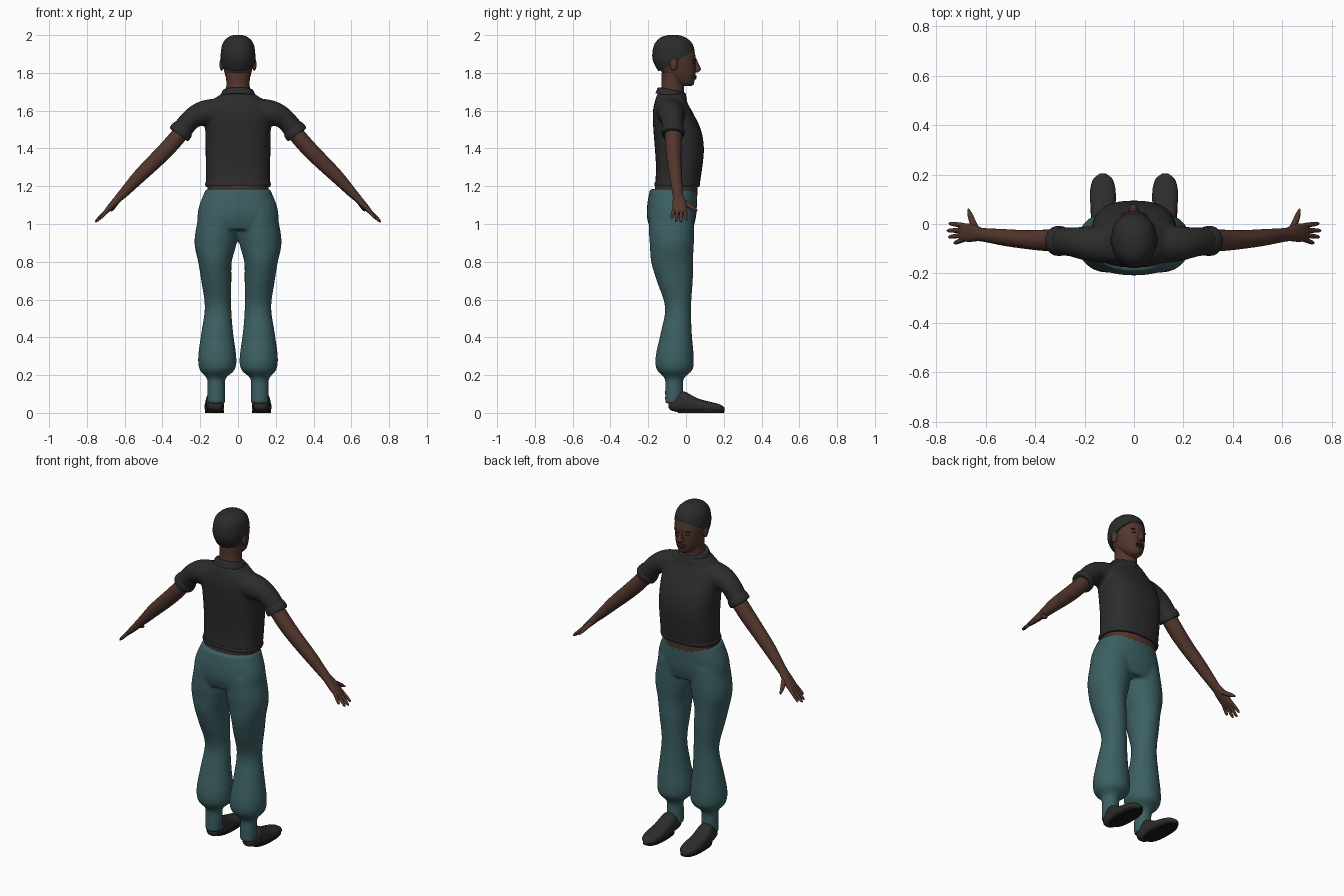
import bpy
import bmesh
import math
from mathutils import Vector, Matrix

if "Cube" in bpy.data.objects:
    bpy.data.objects.remove(bpy.data.objects["Cube"])

UP = Vector((0, 0, 1))
FORWARD = Vector((0, 1, 0))


def material(name, *rgb):
    mat = bpy.data.materials.new(name)
    mat.use_nodes = True
    mat.diffuse_color = (*rgb, 1)
    shader = next(n for n in mat.node_tree.nodes if n.type == 'BSDF_PRINCIPLED')
    shader.inputs["Base Color"].default_value = (*rgb, 1)
    shader.inputs["Roughness"].default_value = 0.8
    return mat


skin = material("brown skin", .085, .037, .026)
dark_skin = material("dark brown skin", .05, .02, .016)
cloth = material("charcoal cloth", .025, .025, .025)
trouser = material("teal cloth", .045, .115, .122)
hair_black = material("black hair", .024, .024, .025)
leather = material("dark leather", .027, .026, .026)
rubber = material("black rubber", .01, .009, .009)


def smooth_rings(rings, steps):
    """Interpolate the rings with a Catmull-Rom spline."""
    r = [Vector(x) for x in rings]
    r = [r[0]] + r + [r[-1]]
    out = []
    for a, b, c, d in zip(r, r[1:], r[2:], r[3:]):
        for s in range(steps):
            t = s / steps
            out.append((b * 2 + (c - a) * t + (a * 2 - b * 5 + c * 4 - d) * t ** 2
                        + (b * 3 - a - c * 3 + d) * t ** 3) / 2)
    return out + [r[-1]]


def loft(bm, rings, direction=None, power=2, sides=28, steps=4, side=1):
    """Skin rings of (x, y, z, radius, radius) into a closed body."""
    data = smooth_rings(rings, steps)
    centres = [Vector((r[0] * side, r[1], r[2])) for r in data]
    loops = []
    for i, (r, c) in enumerate(zip(data, centres)):
        d = direction or centres[min(i + 1, len(data) - 1)] - centres[max(i - 1, 0)]
        d = d.normalized()
        ref = UP if abs(d.y) > .9 else FORWARD
        u = ref.cross(d).normalized()
        v = d.cross(u)
        loop = []
        for k in range(sides):
            a = math.tau * k / sides
            p, q = (math.copysign(abs(f) ** (2 / power), f) for f in (math.cos(a), math.sin(a)))
            loop.append(bm.verts.new(c + u * r[3] * p + v * r[4] * q))
        loops.append(loop)
    for lo, hi in zip(loops, loops[1:]):
        for k in range(sides):
            n = (k + 1) % sides
            bm.faces.new((lo[k], lo[n], hi[n], hi[k]))
    bm.faces.new(loops[0])
    bm.faces.new(loops[-1])


def finish(name, bm, mat, voxel=0):
    """Turn the bmesh into a smooth object, fusing its bodies if asked."""
    bmesh.ops.recalc_face_normals(bm, faces=bm.faces)
    mesh = bpy.data.meshes.new(name)
    bm.to_mesh(mesh)
    bm.free()
    mesh.materials.append(mat)
    obj = bpy.data.objects.new(name, mesh)
    bpy.context.collection.objects.link(obj)
    if voxel:
        fuse = obj.modifiers.new("fuse", 'REMESH')
        fuse.mode = 'VOXEL'
        fuse.voxel_size = voxel
        fuse.use_smooth_shade = True
        relax = obj.modifiers.new("relax", 'SMOOTH')
        relax.factor = .5
        relax.iterations = 6
    else:
        bpy.ops.object.select_all(action='DESELECT')
        obj.select_set(True)
        bpy.context.view_layer.objects.active = obj
        bpy.ops.object.shade_smooth_by_angle(angle=math.radians(50))
    return obj


def part(name, mat, rings, **options):
    bm = bmesh.new()
    loft(bm, rings, **options)
    return finish(name, bm, mat)


def ball(name, mat, centre, radii):
    bm = bmesh.new()
    place = Matrix.Translation(centre) @ Matrix.Diagonal((*radii, 1))
    bmesh.ops.create_uvsphere(bm, u_segments=20, v_segments=12, radius=1, matrix=place)
    return finish(name, bm, mat)


# Shirt: torso and both sleeves fused together
bm = bmesh.new()
loft(bm, [(0, -.047, 1.2, .17, .118), (0, -.037, 1.29, .17, .122), (0, -.035, 1.4, .172, .13),
          (0, -.047, 1.5, .174, .126), (0, -.07, 1.59, .172, .106), (0, -.08, 1.645, .145, .086),
          (0, -.077, 1.69, .088, .076)], direction=UP, power=2.5)
for side in (1, -1):
    loft(bm, [(.06, -.083, 1.6, .07, .08), (.175, -.08, 1.587, .068, .072),
              (.247, -.073, 1.556, .055, .06), (.31, -.068, 1.478, .055, .055)], side=side)
finish("shirt", bm, cloth, voxel=.009)
part("shirt_hem", cloth, [(0, -.047, 1.197, .17, .117), (0, -.047, 1.21, .174, .121),
                          (0, -.046, 1.222, .171, .119)], direction=UP, power=2.5)
part("collar", cloth, [(0, -.078, 1.675, .095, .085), (0, -.077, 1.695, .087, .079),
                       (0, -.076, 1.708, .08, .074), (0, -.076, 1.711, .068, .064)],
     direction=Vector((0, .2, 1)))

# Bare waist and trousers: hips and legs fused together
part("waist", skin, [(0, -.053, 1.14, .16, .112), (0, -.051, 1.22, .164, .114)], direction=UP, power=2.3)
bm = bmesh.new()
loft(bm, [(0, -.065, 1.185, .17, .126), (0, -.074, 1.1, .205, .132), (0, -.077, 1.03, .216, .129),
          (0, -.076, .97, .21, .112)], direction=UP, power=2.2)
for side in (1, -1):
    loft(bm, [(.1, -.076, 1.06, .105, .12), (.113, -.076, .95, .114, .12), (.12, -.075, .88, .109, .116),
              (.122, -.074, .8, .089, .111), (.115, -.06, .7, .08, .096), (.106, -.042, .56, .07, .069),
              (.11, -.052, .42, .085, .083), (.11, -.06, .3, .101, .101), (.11, -.06, .23, .094, .096),
              (.115, -.062, .182, .05, .051), (.115, -.063, .12, .047, .048),
              (.115, -.063, .05, .047, .048)], direction=UP, side=side)
finish("trousers", bm, trouser, voxel=.009)

# Limbs, made once for each side
for side, label in ((1, "left"), (-1, "right")):
    part(label + "_sleeve_hem", cloth, [(.287, -.069, 1.507, .056, .056), (.297, -.069, 1.495, .061, .06),
                                        (.311, -.068, 1.477, .061, .06), (.314, -.068, 1.473, .054, .054)],
         side=side)
    part(label + "_arm", skin, [(.27, -.066, 1.52, .043, .045), (.36, -.066, 1.415, .043, .043),
                                (.435, -.063, 1.338, .041, .038), (.52, -.055, 1.255, .036, .034),
                                (.6, -.045, 1.17, .026, .028), (.64, -.041, 1.13, .02, .027)], side=side)
    part(label + "_palm", skin, [(.62, -.042, 1.15, .021, .026), (.655, -.036, 1.112, .019, .036),
                                 (.69, -.034, 1.075, .014, .037), (.706, -.034, 1.055, .008, .033)],
         side=side, power=2.4)
    # Fingers fan out from the knuckles
    tips = [(.748, .002, 1.02), (.756, -.027, 1.01), (.75, -.053, 1.013), (.727, -.077, 1.03)]
    paths = [((.688, -.006 - .019 * i, 1.078), tip) for i, tip in enumerate(tips)]
    bm = bmesh.new()
    for base, tip in paths:
        base, tip = Vector(base), Vector(tip)
        loft(bm, [(*base.lerp(tip, t), r, r) for t, r in
                  ((0, .01), (.5, .0095), (.88, .0075), (1, .003))], sides=12, steps=3, side=side)
    loft(bm, [(.636, -.025, 1.125, .014, .014), (.654, .012, 1.1, .013, .013),
              (.664, .04, 1.082, .01, .01), (.67, .06, 1.07, .004, .004)], sides=12, side=side)
    finish(label + "_fingers", bm, skin)

    # Slip-on shoe with a thin sole
    part(label + "_shoe", leather, [(.12, -.092, .04, .015, .012), (.12, -.08, .042, .034, .028),
                                    (.122, -.04, .053, .045, .05), (.123, -.01, .058, .047, .056),
                                    (.125, .06, .04, .05, .038), (.126, .13, .03, .052, .028),
                                    (.126, .18, .024, .04, .021), (.126, .204, .018, .012, .01)],
         direction=FORWARD, power=2.4, side=side)
    part(label + "_sole", rubber, [(.125, .08, 0, .05, .122), (.125, .08, .014, .051, .124)],
         direction=UP, power=2.5, side=side)

# Neck and head
part("neck", skin, [(0, -.078, 1.66, .07, .066), (0, -.07, 1.73, .062, .06), (0, -.068, 1.8, .064, .062)],
     direction=UP)
skull = [(0, -.004, 1.73, .026, .034), (0, -.012, 1.748, .048, .054), (0, -.032, 1.785, .067, .081),
         (0, -.05, 1.84, .079, .102), (0, -.058, 1.89, .083, .108), (0, -.06, 1.94, .074, .094),
         (0, -.062, 1.975, .046, .06), (0, -.062, 1.988, .015, .02)]
part("head", skin, skull, direction=UP, power=2.2)

# Cropped hair: a thicker skull trimmed along a sloping hairline
bm = bmesh.new()
loft(bm, [(x, y - .006, z + .012 * (z > 1.9), rx + .009, ry + .007) for x, y, z, rx, ry in skull],
     direction=UP, power=2.1, sides=40)
bmesh.ops.bisect_plane(bm, geom=bm.verts[:] + bm.edges[:] + bm.faces[:], plane_co=(0, -.06, 1.858),
                       plane_no=(0, -.58, 1), clear_inner=True)
bmesh.ops.holes_fill(bm, edges=[e for e in bm.edges if e.is_boundary])
finish("hair", bm, hair_black)

# Face
part("nose", skin, [(0, .05, 1.803, .012, .012), (0, .056, 1.812, .019, .02), (0, .056, 1.822, .016, .023),
                    (0, .05, 1.845, .01, .018), (0, .042, 1.878, .008, .012)], direction=UP, sides=16)
ball("upper_lip", dark_skin, (0, .046, 1.782), (.025, .012, .006))
ball("lower_lip", dark_skin, (0, .044, 1.771), (.022, .012, .007))
ball("chin", skin, (0, .024, 1.748), (.026, .02, .016))
for side, label in ((1, "left"), (-1, "right")):
    ball(label + "_eye", dark_skin, (side * .032, .037, 1.848), (.014, .009, .006))
    ball(label + "_iris", rubber, (side * .031, .043, 1.848), (.005, .005, .005))
    ball(label + "_eyebrow", hair_black, (side * .033, .038, 1.868), (.02, .01, .004))
    ball(label + "_ear", skin, (side * .086, -.064, 1.845), (.012, .021, .034))
